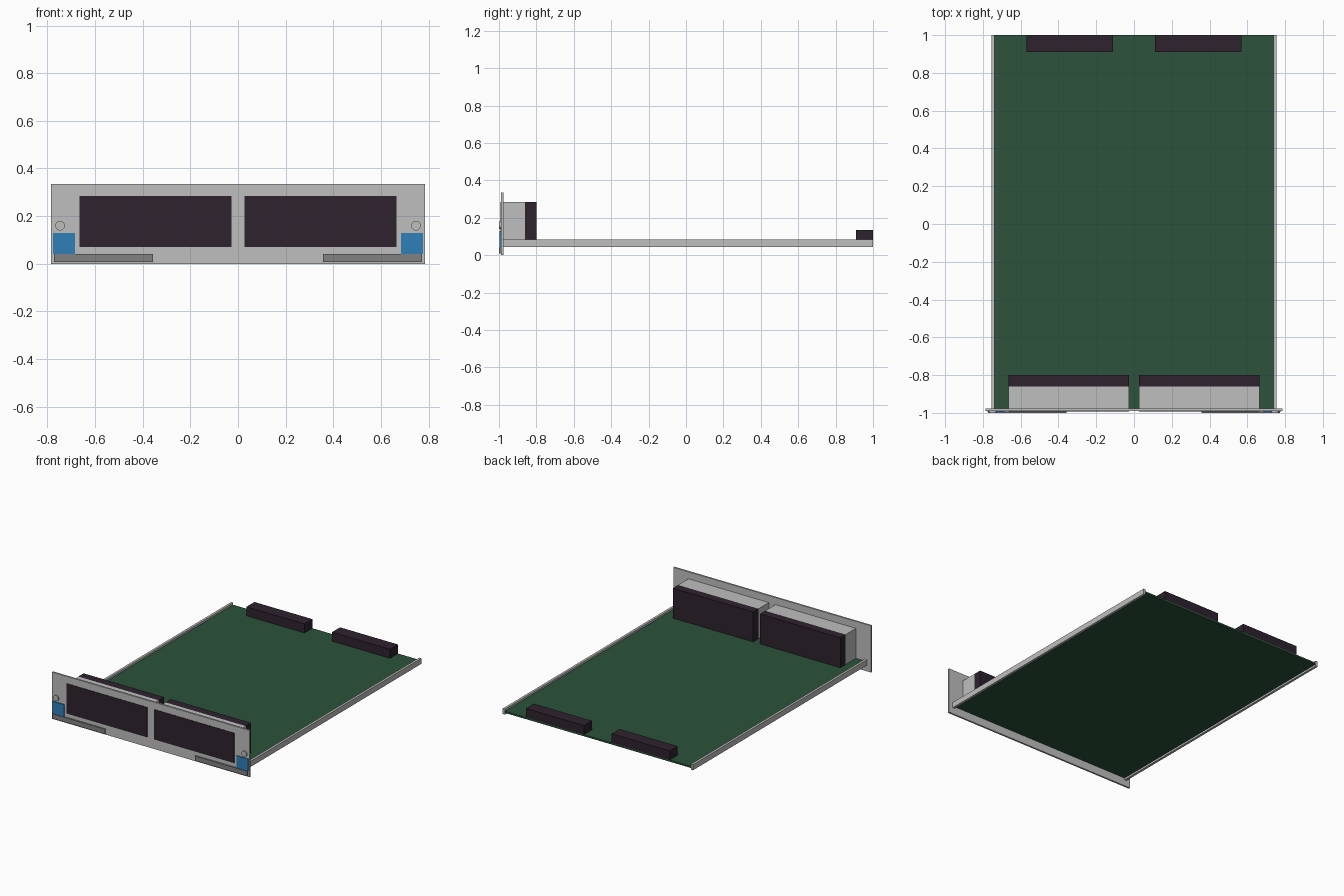
import bpy
import math

if "Cube" in bpy.data.objects:
    bpy.data.objects.remove(bpy.data.objects["Cube"], do_unlink=True)


def material(name, r, g, b):
    m = bpy.data.materials.new(name)
    m.use_nodes = True
    m.diffuse_color = (r, g, b, 1)
    m.node_tree.nodes["Principled BSDF"].inputs["Base Color"].default_value = (r, g, b, 1)
    return m


METAL = material("light metal", 0.52, 0.52, 0.53)
GREY = material("handle grey", 0.22, 0.22, 0.22)
GREEN = material("board green", 0.025, 0.085, 0.043)
DARK = material("dark plastic", 0.027, 0.016, 0.027)
BLUE = material("latch blue", 0.026, 0.216, 0.485)


def box(name, mat, x, y, z):
    """Box spanning the given (low, high) ranges."""
    spans = (x, y, z)
    bpy.ops.mesh.primitive_cube_add(size=1, location=[(a + b) / 2 for a, b in spans])
    ob = bpy.context.object
    ob.name = name
    ob.scale = [b - a for a, b in spans]
    bpy.ops.object.transform_apply(location=False, rotation=False, scale=True)
    ob.data.materials.append(mat)
    return ob


def pair(name, mat, x, y, z):
    """Box on the left side and its mirror image on the right."""
    box("left_" + name, mat, x, y, z)
    box("right_" + name, mat, (-x[1], -x[0]), y, z)


BACK = 1.0
PANEL_FRONT, PANEL_BACK = -0.99, -0.977
BOARD_TOP = 0.07

# Circuit board held between two side rails
box("circuit_board", GREEN, (-0.742, 0.742), (PANEL_BACK, BACK), (0.058, BOARD_TOP))
pair("side_rail", METAL, (0.738, 0.755), (PANEL_BACK, BACK), (0.045, 0.085))

# Front panel
box("front_panel", METAL, (-0.785, 0.785), (PANEL_FRONT, PANEL_BACK), (0, 0.335))

# Front connectors: metal shell, dark rear block and dark face plate
HIGH = 0.285
pair("connector_shell", METAL, (0.027, 0.665), (PANEL_BACK, -0.86), (BOARD_TOP, HIGH))
pair("connector_block", DARK, (0.027, 0.665), (-0.86, -0.80), (BOARD_TOP, HIGH))
pair("connector_face", DARK, (0.027, 0.665), (-0.993, PANEL_FRONT), (BOARD_TOP, HIGH))

# Rear connectors
pair("rear_connector", DARK, (0.11, 0.57), (0.91, BACK), (BOARD_TOP, 0.135))

# Ejector handles and latches
pair("handle", GREY, (0.357, 0.772), (-1.0, PANEL_FRONT), (0.008, 0.042))
pair("latch", BLUE, (0.685, 0.776), (-0.996, PANEL_FRONT), (0.042, 0.13))

# Panel screws
for side, sign in (("left", 1), ("right", -1)):
    bpy.ops.mesh.primitive_cylinder_add(
        vertices=24, radius=0.02, depth=0.01,
        location=(sign * 0.747, -0.995, 0.16), rotation=(math.pi / 2, 0, 0))
    screw = bpy.context.object
    screw.name = side + "_screw"
    screw.data.materials.append(METAL)
    bpy.ops.object.shade_smooth_by_angle()
